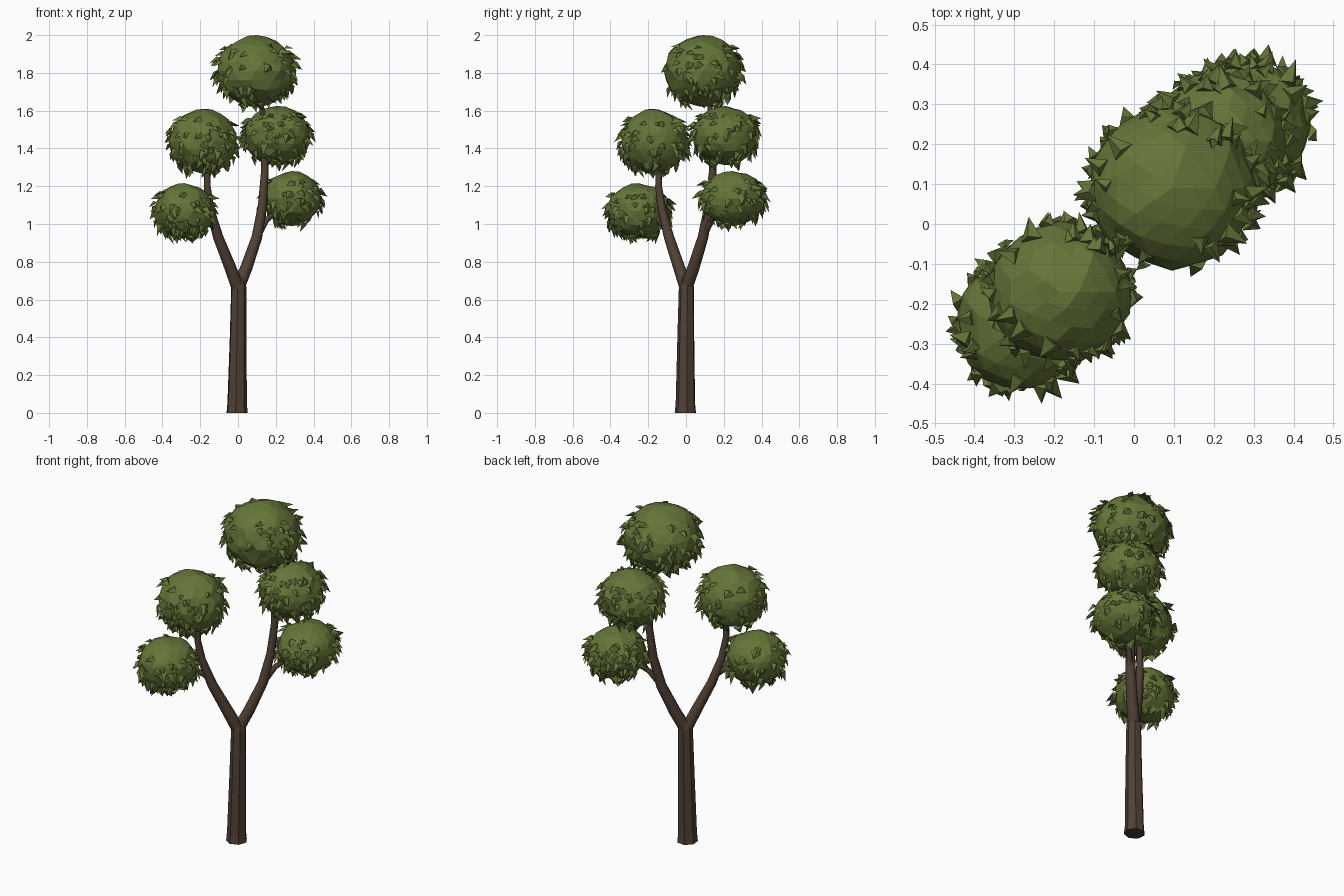
import bpy, bmesh, math, random
from mathutils import Vector

if "Cube" in bpy.data.objects:
    bpy.data.objects.remove(bpy.data.objects["Cube"])

random.seed(7)


def material(name, rgb):
    m = bpy.data.materials.new(name)
    m.diffuse_color = (*rgb, 1)
    m.use_nodes = True
    m.node_tree.nodes["Principled BSDF"].inputs["Base Color"].default_value = m.diffuse_color
    return m


BARK = material("brown bark", (0.082, 0.053, 0.036))
LEAF = material("olive green", (0.130, 0.180, 0.040))


def finish(bm, name, mat):
    me = bpy.data.meshes.new(name)
    bm.to_mesh(me)
    bm.free()
    me.materials.append(mat)
    ob = bpy.data.objects.new(name, me)
    bpy.context.collection.objects.link(ob)
    return ob


def limb(name, pts, sides=7, smooth=False):
    """Tapered tube through (x, y, z, radius) points."""
    bm = bmesh.new()
    ps = [Vector(p[:3]) for p in pts]
    rings = []
    for i, p in enumerate(ps):
        t = (ps[min(i + 1, len(ps) - 1)] - ps[max(i - 1, 0)]).normalized()
        if i == 0 and p.z == 0:
            t = Vector((0, 0, 1))
        u = Vector((1, -1, 0)).normalized()
        u = (u - t * u.dot(t)).normalized()
        v = t.cross(u)
        rings.append([bm.verts.new(p + pts[i][3] * (
            u * math.cos(2 * math.pi * k / sides) + v * math.sin(2 * math.pi * k / sides)))
            for k in range(sides)])
    for a, b in zip(rings, rings[1:]):
        for k in range(sides):
            f = bm.faces.new((a[k], a[(k + 1) % sides], b[(k + 1) % sides], b[k]))
            f.smooth = smooth
    bm.faces.new(rings[0][::-1])
    bm.faces.new(rings[-1])
    finish(bm, name, BARK)


def foliage(name, centre, radii, leaves=105):
    """Faceted ball with folded leaf shards sticking out of its sides."""
    c, r = Vector(centre), Vector(radii)
    bm = bmesh.new()
    bmesh.ops.create_icosphere(bm, subdivisions=3, radius=1)
    for v in bm.verts:
        k = 1 if abs(v.co.z) > 0.97 else random.uniform(0.95, 1.02)
        v.co = c + v.co * r * k
    for _ in range(leaves):
        z = random.uniform(-0.92, 0.72)
        a = random.uniform(0, 2 * math.pi)
        s = math.sqrt(1 - z * z)
        n = Vector((s * math.cos(a), s * math.sin(a), z))
        p = c + n * r * 0.97
        side = n.cross(Vector((0, 0, 1))).normalized()
        side = (side + n.cross(side) * random.uniform(-1, 1)).normalized()
        along = n.cross(side)
        size = random.uniform(0.035, 0.06)
        # folded shard: two base corners, a raised ridge and an outward tip
        b1 = bm.verts.new(p + side * size * 0.5)
        b2 = bm.verts.new(p - side * size * 0.5)
        ridge = bm.verts.new(p + n * size * 0.35 - along * size * 0.15)
        tip = bm.verts.new(p + along * size * 0.8 + n * size * random.uniform(0.4, 0.85))
        for f in ((b1, ridge, tip), (ridge, b2, tip), (b2, b1, tip), (b1, b2, ridge)):
            bm.faces.new(f)
    bmesh.ops.recalc_face_normals(bm, faces=bm.faces)
    finish(bm, name, LEAF)


# trunk
limb("trunk", [(-0.006, -0.002, 0, 0.058), (-0.006, -0.002, 0.05, 0.053),
               (0, 0, 0.4, 0.046), (0.003, 0.003, 0.67, 0.041), (0.003, 0.003, 0.72, 0.025)])

# main fork
limb("left_branch", [(0, 0, 0.66, 0.034), (-0.045, -0.04, 0.78, 0.031),
                     (-0.105, -0.09, 0.93, 0.027), (-0.148, -0.128, 1.08, 0.022),
                     (-0.163, -0.145, 1.2, 0.018), (-0.16, -0.145, 1.42, 0.013)], 8, True)
limb("right_branch", [(0, 0, 0.66, 0.034), (0.045, 0.04, 0.77, 0.032),
                      (0.1, 0.09, 0.93, 0.028), (0.13, 0.122, 1.1, 0.024),
                      (0.142, 0.142, 1.28, 0.02), (0.14, 0.14, 1.5, 0.015),
                      (0.11, 0.11, 1.75, 0.01)], 8, True)

# side twigs
limb("left_twig", [(-0.125, -0.105, 0.98, 0.017), (-0.18, -0.155, 1.03, 0.014),
                   (-0.27, -0.24, 1.07, 0.009)], 6, True)
limb("right_twig", [(0.1, 0.09, 0.93, 0.019), (0.15, 0.135, 1.02, 0.015),
                    (0.28, 0.24, 1.13, 0.009)], 6, True)

# foliage balls
foliage("top_foliage", (0.095, 0.09, 1.81), (0.212, 0.205, 0.19), 120)
foliage("middle_left_foliage", (-0.185, -0.17, 1.437), (0.183, 0.178, 0.172))
foliage("middle_right_foliage", (0.208, 0.207, 1.468), (0.178, 0.174, 0.157))
foliage("lower_left_foliage", (-0.285, -0.25, 1.07), (0.163, 0.17, 0.146))
foliage("lower_right_foliage", (0.285, 0.245, 1.135), (0.158, 0.172, 0.145))
